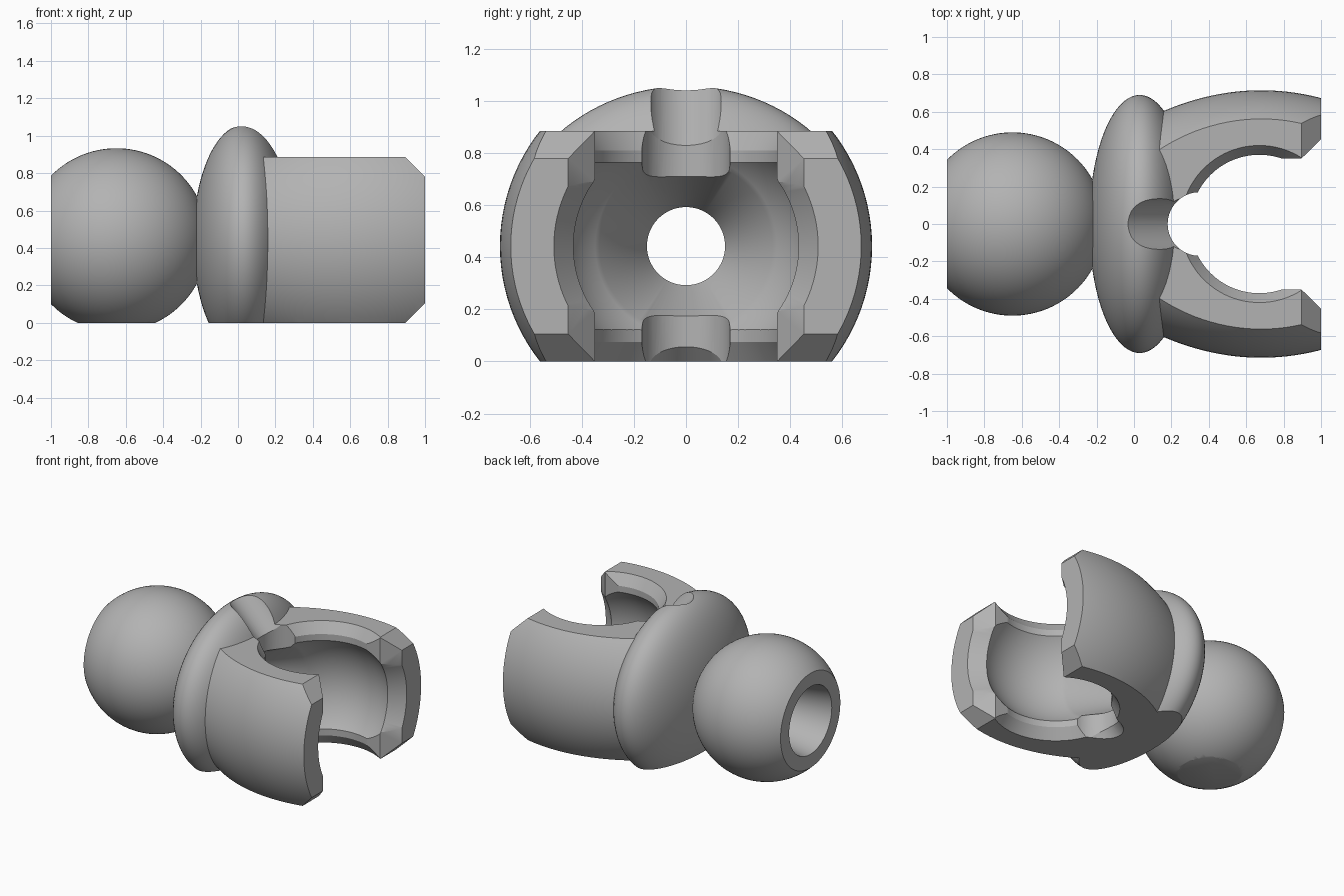
import bpy, bmesh, math
from mathutils import Matrix

if "Cube" in bpy.data.objects:
    bpy.data.objects.remove(bpy.data.objects["Cube"])

C = 0.443        # height of the main axis
TOP = 0.885      # flat top of the socket
SEG = 112

grey = bpy.data.materials.new("plain grey")
grey.diffuse_color = (0.45, 0.45, 0.45, 1)
grey.use_nodes = True
grey.node_tree.nodes["Principled BSDF"].inputs["Base Color"].default_value = grey.diffuse_color


def finish(name, bm):
    bmesh.ops.remove_doubles(bm, verts=bm.verts, dist=1e-5)
    bmesh.ops.recalc_face_normals(bm, faces=bm.faces)
    me = bpy.data.meshes.new(name)
    bm.to_mesh(me)
    bm.free()
    me.materials.append(grey)
    ob = bpy.data.objects.new(name, me)
    bpy.context.collection.objects.link(ob)
    return ob


def lathe(name, profile, matrix, seg=SEG):
    """Closed solid of revolution about local z from (height, radius) pairs."""
    bm = bmesh.new()
    rings = []
    for h, r in profile:
        r = max(r, 0)
        if r < 1e-4:
            rings.append([bm.verts.new((0, 0, h))] * seg)
        else:
            rings.append([bm.verts.new((r * math.cos(2 * math.pi * i / seg),
                                        r * math.sin(2 * math.pi * i / seg), h))
                          for i in range(seg)])
    for a, b in zip(rings, rings[1:]):
        for i in range(seg):
            j = (i + 1) % seg
            vs = list(dict.fromkeys((a[i], a[j], b[j], b[i])))
            bm.faces.new(vs)
    for ring in (rings[0], rings[-1]):
        if ring[0] is not ring[1]:
            bm.faces.new(ring)
    bm.transform(matrix)
    return finish(name, bm)


def prism(name, pts, depth):
    """Extrude a closed 3D polygon by a vector."""
    bm = bmesh.new()
    f = bm.faces.new([bm.verts.new(p) for p in pts])
    g = bmesh.ops.extrude_face_region(bm, geom=[f])["geom"]
    bmesh.ops.translate(bm, vec=depth, verts=[v for v in g if isinstance(v, bmesh.types.BMVert)])
    return finish(name, bm)


def boolean(ob, tool, op):
    m = ob.modifiers.new("cut", 'BOOLEAN')
    m.operation, m.object, m.solver = op, tool, 'EXACT'
    dg = bpy.context.evaluated_depsgraph_get()
    me = bpy.data.meshes.new_from_object(ob.evaluated_get(dg))
    ob.modifiers.clear()
    ob.data = me
    bpy.data.objects.remove(tool)


def arc(centre, radius, x0, x1, n):
    """Circle profile sampled evenly by angle between two x positions."""
    a0 = math.acos(max(-1, min(1, (x0 - centre) / radius)))
    a1 = math.acos(max(-1, min(1, (x1 - centre) / radius)))
    return [(centre + radius * math.cos(a0 + (a1 - a0) * i / n),
             radius * math.sin(a0 + (a1 - a0) * i / n)) for i in range(n + 1)]


# local z -> world x, at the axis height
AXIS = Matrix.Translation((0, 0, C)) @ Matrix.Rotation(math.pi / 2, 4, 'Y')

# socket shell: barrel trimmed by a chamfered side outline
xs = [0.05 + 0.97 * i / 24 for i in range(25)]
link = lathe("ball_socket_link", [(x, 0.715 - (x - 0.68) ** 2 / 2.46) for x in xs], AXIS)
side = [(0, 0), (0.895, 0), (1, 0.105), (1, TOP - 0.105), (0.895, TOP), (0, TOP)]
boolean(link, prism("outline", [(x, -1, z) for x, z in side], (0, 2, 0)), 'INTERSECT')

# flattened collar (axis rotation maps local x to world z)
collar = lathe("collar", arc(0, 1, -1, 1, 40),
               Matrix.Translation((0.03, 0, C)) @ Matrix.Diagonal((0.27, 0.69, 0.615, 1))
               @ Matrix.Rotation(math.pi / 2, 4, 'Y'))
boolean(link, collar, 'UNION')

# ball with flat end
ball = lathe("ball", arc(-0.65, 0.49, -1, -0.16, 40), AXIS)
boolean(link, ball, 'UNION')

# flat underside
boolean(link, prism("floor", [(-2, -2, -1), (2, -2, -1), (2, 2, -1), (-2, 2, -1)], (0, 0, 1)),
        'DIFFERENCE')

# bore, flare, spherical cavity and mouth cone
bore = [(-1.1, 0.262), (-0.45, 0.15), (-0.06, 0.15)] \
    + arc(0.67, 0.49, 0.31, 0.9, 28) + [(1.1, 0.583)]
boolean(link, lathe("bore", bore, AXIS), 'DIFFERENCE')

# round opening through top and bottom with chamfered rims
rim = [(-0.1, 0.487), (0, 0.42), (0.075, 0.37), (TOP - 0.075, 0.37), (TOP, 0.42), (TOP + 0.1, 0.487)]
boolean(link, lathe("opening", rim, Matrix.Translation((0.67, 0, 0))), 'DIFFERENCE')

# mouth slot flaring outwards
half = [(0.67, 0.35), (0.895, 0.35), (1.1, 0.55)]
slot = [(x, y, -0.5) for x, y in half] + [(x, -y, -0.5) for x, y in reversed(half)]
boolean(link, prism("slot", slot, (0, 0, 2)), 'DIFFERENCE')

# upright relief notch and two slanted grooves
boolean(link, lathe("notch", [(-0.3, 0.17), (1.3, 0.17)], Matrix.Translation((0.35, 0, 0)), 64),
        'DIFFERENCE')
for s in (1, -1):
    m = Matrix.Translation((0.286, 0, C + s * 0.493)) @ Matrix.Rotation(-s * math.pi / 4, 4, 'Y')
    ends = (-0.15, 0.7) if s > 0 else (-0.7, 0.15)
    boolean(link, lathe("groove", [(e, 0.15) for e in ends], m, 64), 'DIFFERENCE')

# smooth shading with crisp edges
bpy.ops.object.select_all(action='DESELECT')
link.select_set(True)
bpy.context.view_layer.objects.active = link
bpy.ops.object.shade_smooth_by_angle(angle=math.radians(25))
